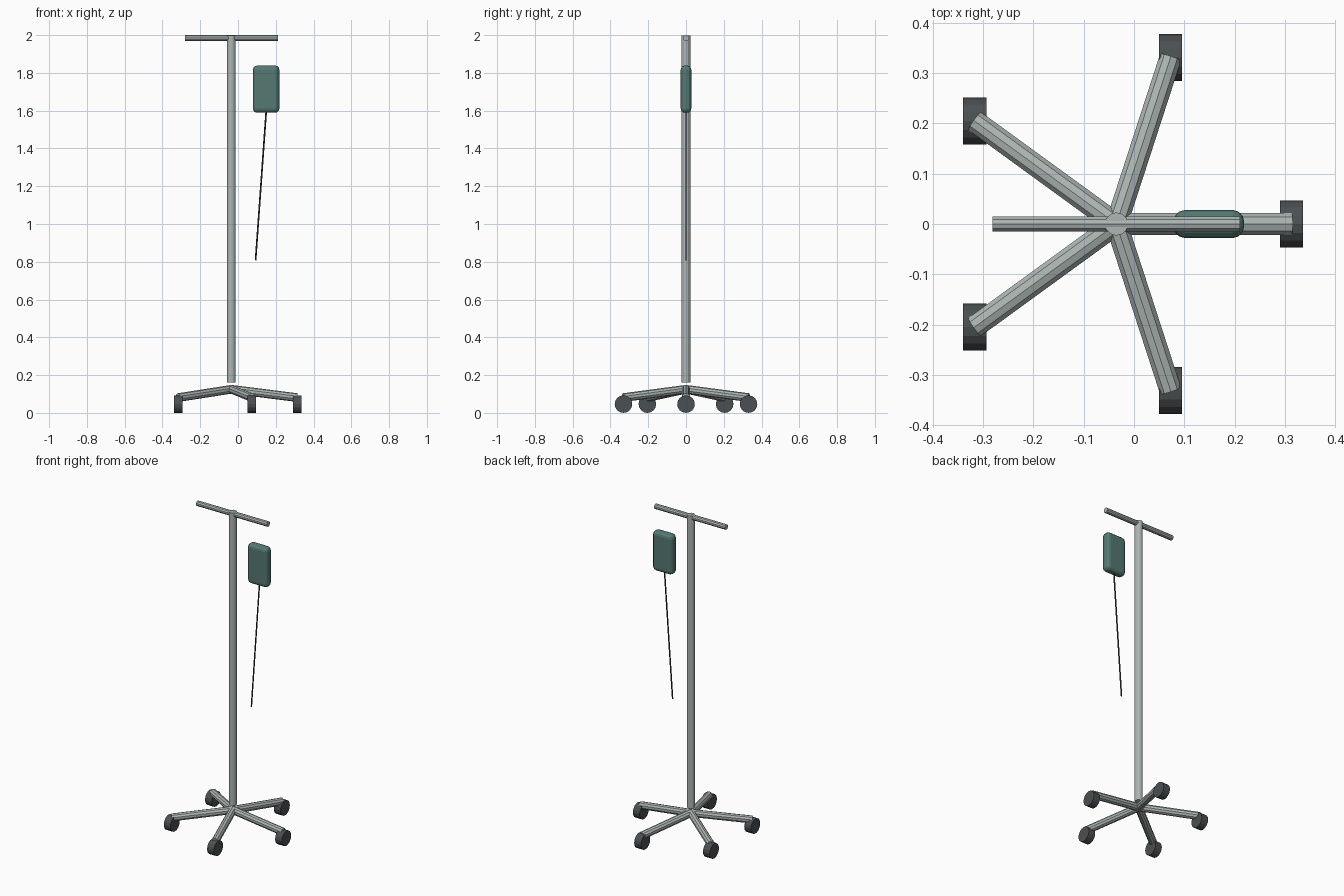
import bpy
from math import cos, sin, tau
from mathutils import Vector

if "Cube" in bpy.data.objects:
    bpy.data.objects.remove(bpy.data.objects["Cube"])


def material(name, rgb):
    m = bpy.data.materials.new(name)
    m.diffuse_color = (*rgb, 1)
    m.use_nodes = True
    m.node_tree.nodes["Principled BSDF"].inputs["Base Color"].default_value = m.diffuse_color
    return m


STEEL = material("steel", (0.42, 0.47, 0.45))
RUBBER = material("rubber", (0.07, 0.08, 0.085))
GREEN = material("bag_green", (0.09, 0.19, 0.17))
BLACK = material("tube_black", (0.04, 0.05, 0.05))


def rod(name, a, b, radius, sides, mat):
    """Cylinder running from point a to point b."""
    a, b = Vector(a), Vector(b)
    d = b - a
    bpy.ops.mesh.primitive_cylinder_add(vertices=sides, radius=radius, depth=d.length,
                                        location=(a + b) / 2)
    o = bpy.context.object
    o.name = name
    o.rotation_euler = d.to_track_quat('Z', 'Y').to_euler()
    o.data.materials.append(mat)
    return o


PX = -0.035  # pole axis

# Pole and top crossbar
rod("pole", (PX, 0, 0.162), (PX, 0, 1.998), 0.023, 12, STEEL)
rod("crossbar", (PX - 0.246, 0, 1.984), (PX + 0.246, 0, 1.984), 0.016, 10, STEEL)

# Five sloping legs, each ending in a caster whose axle lies along x
R = 0.348
for i in range(5):
    c, s = cos(i * tau / 5), sin(i * tau / 5)
    x, y = PX + R * c, R * s
    rod(f"leg_{i + 1}", (PX, 0, 0.125), (x, y, 0.081), 0.023, 10, STEEL)
    rod(f"caster_{i + 1}", (x - 0.023, y, 0.0465), (x + 0.023, y, 0.0465), 0.0465, 16, RUBBER)

# Rounded fluid bag
bpy.ops.mesh.primitive_cube_add(size=1, location=(0.149, 0, 1.714))
bag = bpy.context.object
bag.name = "fluid_bag"
bag.scale = (0.14, 0.056, 0.25)
bpy.ops.object.transform_apply(location=False, rotation=False, scale=True)
bag.data.materials.append(GREEN)
bevel = bag.modifiers.new("rounding", 'BEVEL')
bevel.width = 0.023
bevel.segments = 3

# Thin drip tube hanging under the bag
rod("drip_tube", (0.149, 0, 1.592), (0.093, 0, 0.808), 0.0045, 6, BLACK)
